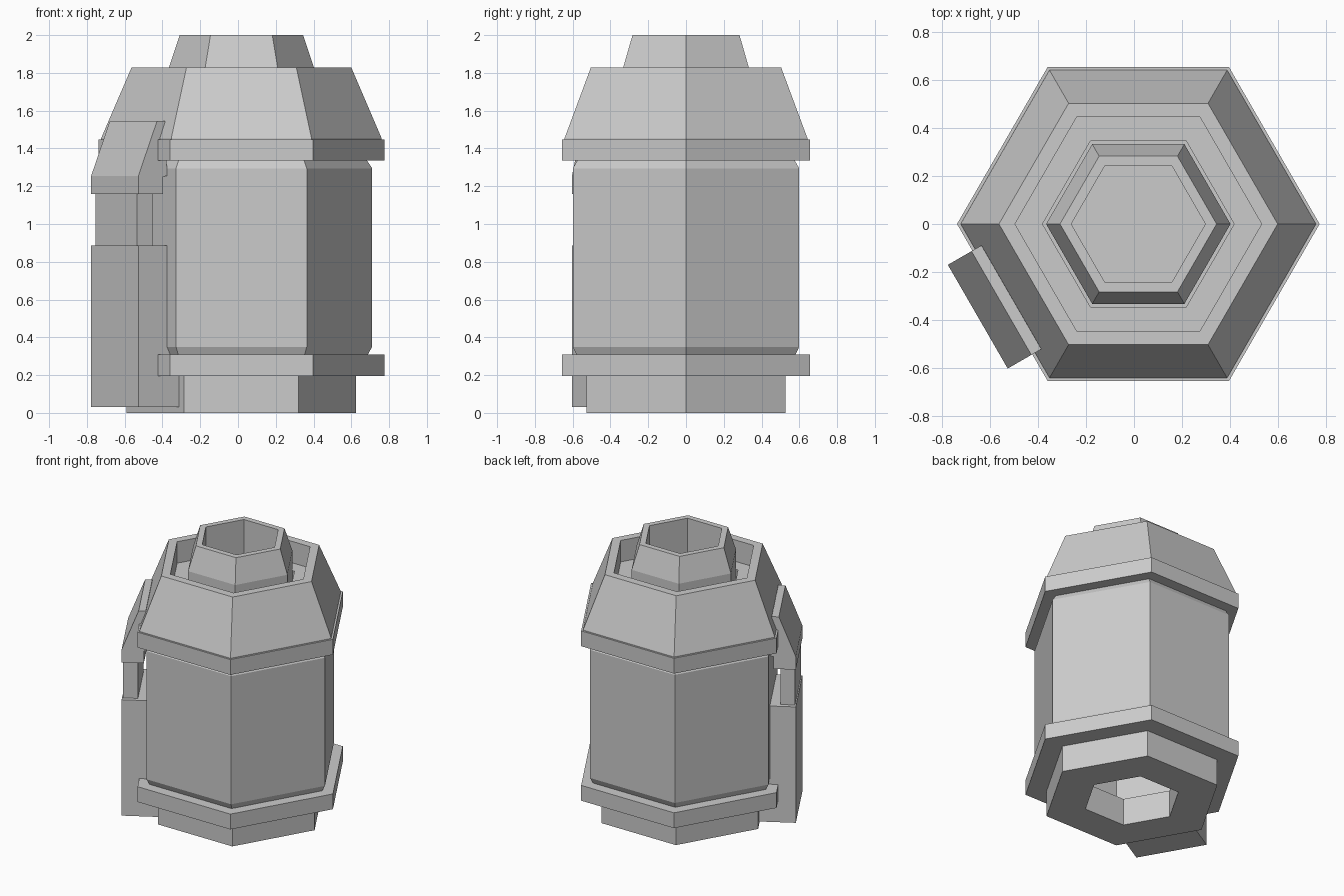
import bpy, bmesh, math

old = bpy.data.objects.get("Cube")
if old:
    bpy.data.objects.remove(old, do_unlink=True)

grey = bpy.data.materials.new("plain grey")
grey.use_nodes = True
COLOUR = (0.6, 0.6, 0.6, 1)
grey.diffuse_color = COLOUR
grey.node_tree.nodes["Principled BSDF"].inputs["Base Color"].default_value = COLOUR

CENTRE = 0.018           # the hexagonal axis sits slightly to the left


def finish(name, bm):
    bmesh.ops.recalc_face_normals(bm, faces=bm.faces)
    mesh = bpy.data.meshes.new(name)
    bm.to_mesh(mesh)
    bm.free()
    mesh.materials.append(grey)
    ob = bpy.data.objects.new(name, mesh)
    ob.location.x = CENTRE
    bpy.context.collection.objects.link(ob)
    return ob


def hex_lathe(name, profile, closed=False):
    """Six-sided solid from (radius, z) pairs; closed joins last ring to first."""
    bm = bmesh.new()
    rings = [[bm.verts.new((r * math.cos(i * math.pi / 3), r * math.sin(i * math.pi / 3), z))
              for i in range(6)] for r, z in profile]
    pairs = list(zip(rings, rings[1:]))
    if closed:
        pairs.append((rings[-1], rings[0]))
    else:
        bm.faces.new(rings[0])
        bm.faces.new(rings[-1])
    for a, b in pairs:
        for i in range(6):
            j = (i + 1) % 6
            bm.faces.new((a[i], a[j], b[j], b[i]))
    return finish(name, bm)


def side_prism(name, profile, half_width):
    """Extrude an (outward, z) outline across the front right face."""
    bm = bmesh.new()
    ends = [[bm.verts.new((d, t, z)) for d, z in profile] for t in (-half_width, half_width)]
    n = len(profile)
    bm.faces.new(ends[0])
    bm.faces.new(ends[1])
    for i in range(n):
        j = (i + 1) % n
        bm.faces.new((ends[0][i], ends[0][j], ends[1][j], ends[1][i]))
    ob = finish(name, bm)
    ob.rotation_euler.z = math.radians(210)
    return ob


def box_outline(d0, d1, z0, z1):
    return [(d0, z0), (d1, z0), (d1, z1), (d0, z1)]


# Hollow foot and flanges
hex_lathe("foot", [(0.607, 0), (0.607, 0.2), (0.33, 0.2), (0.33, 0)], True)
hex_lathe("lower_flange", [(0.757, 0.195), (0.757, 0.308), (0.6, 0.308), (0.6, 0.195)], True)
hex_lathe("upper_flange", [(0.757, 1.335), (0.757, 1.448), (0.6, 1.448), (0.6, 1.335)], True)

# Chamfered shell of the main body
hex_lathe("body_shell", [(0.665, 0.3), (0.692, 0.35), (0.692, 1.295), (0.662, 1.34),
                         (0.6, 1.34), (0.6, 0.3)], True)

# Sloping shoulder with a sunken top
hex_lathe("shoulder", [(0.742, 1.44), (0.742, 1.455), (0.582, 1.828), (0.515, 1.828),
                       (0.515, 1.67), (0.4, 1.67), (0.4, 1.44)], True)

# Spout with a blind hole
hex_lathe("spout", [(0.385, 1.5), (0.385, 1.825), (0.327, 2), (0.28, 2), (0.28, 1.67)])

# Side pack: lower box, narrow neck and hooded top
side_prism("pack_box", box_outline(0.52, 0.774, 0.03, 0.885), 0.25)
side_prism("pack_neck", box_outline(0.667, 0.766, 0.86, 1.18), 0.22)
side_prism("pack_hood", [(0.625, 1.16), (0.774, 1.16), (0.774, 1.255), (0.66, 1.545),
                         (0.612, 1.545), (0.598, 1.255), (0.625, 1.25)], 0.25)
